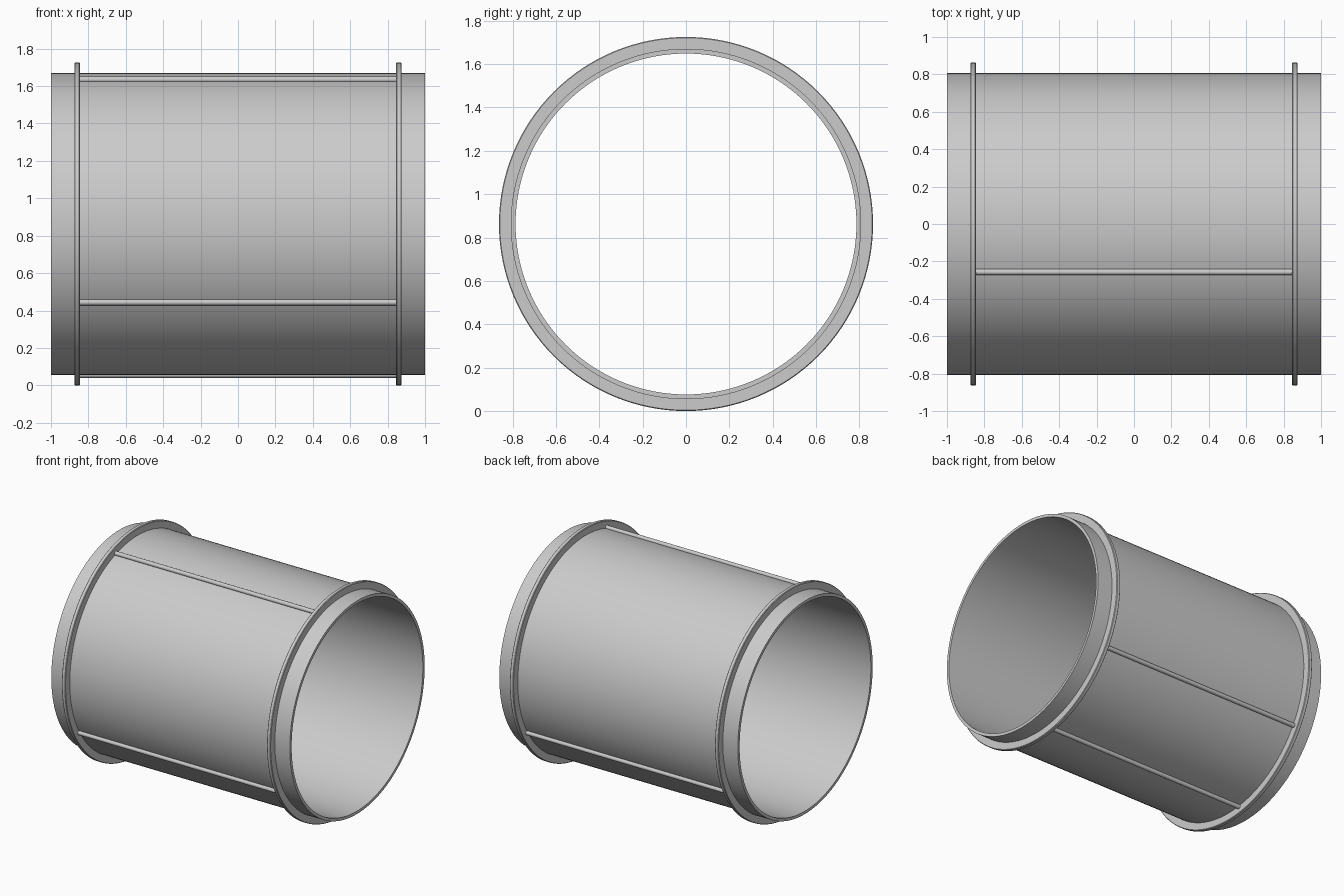
import bpy, bmesh, math

if "Cube" in bpy.data.objects:
    bpy.data.objects.remove(bpy.data.objects["Cube"])

CZ = 0.8625        # height of the tube axis
R_OUT, R_IN = 0.808, 0.786
R_FLANGE = 0.8625


def lathe_x(name, profile, segments=128):
    """Spin a closed (x, radius) profile around the tube axis."""
    bm = bmesh.new()
    rings = []
    for i in range(segments):
        a = 2 * math.pi * i / segments
        rings.append([bm.verts.new((x, r * math.cos(a), r * math.sin(a))) for x, r in profile])
    n = len(profile)
    for i in range(segments):
        p, q = rings[i], rings[(i + 1) % segments]
        for j in range(n):
            k = (j + 1) % n
            bm.faces.new((p[j], p[k], q[k], q[j]))
    bmesh.ops.recalc_face_normals(bm, faces=bm.faces)
    mesh = bpy.data.meshes.new(name)
    bm.to_mesh(mesh)
    bm.free()
    obj = bpy.data.objects.new(name, mesh)
    bpy.context.collection.objects.link(obj)
    obj.location.z = CZ
    smooth(obj)
    return obj


def smooth(obj):
    bpy.ops.object.select_all(action='DESELECT')
    obj.select_set(True)
    bpy.context.view_layer.objects.active = obj
    bpy.ops.object.shade_smooth_by_angle(angle=math.radians(30))


# Open tube with a thin wall
lathe_x("duct_tube", [(-1, R_IN), (1, R_IN), (1, R_OUT), (-1, R_OUT)])

# Flange ring near each end, with softened outer edges
h, b = 0.015, 0.004
for side, x in (("left", -0.86), ("right", 0.86)):
    lathe_x(f"flange_{side}", [
        (x - h, R_OUT - 0.008), (x + h, R_OUT - 0.008),
        (x + h, R_FLANGE - b), (x + h - b, R_FLANGE),
        (x - h + b, R_FLANGE), (x - h, R_FLANGE - b)])

# Thin rods running between the flanges (angle measured from +y towards +z)
ROD_R = 0.814
for i, deg in enumerate((108.4, 211, 278, 329)):
    a = math.radians(deg)
    bpy.ops.mesh.primitive_cylinder_add(
        vertices=24, radius=0.016, depth=1.70,
        location=(0, ROD_R * math.cos(a), CZ + ROD_R * math.sin(a)),
        rotation=(0, math.pi / 2, 0))
    rod = bpy.context.object
    rod.name = f"tie_rod_{i + 1}"
    smooth(rod)
